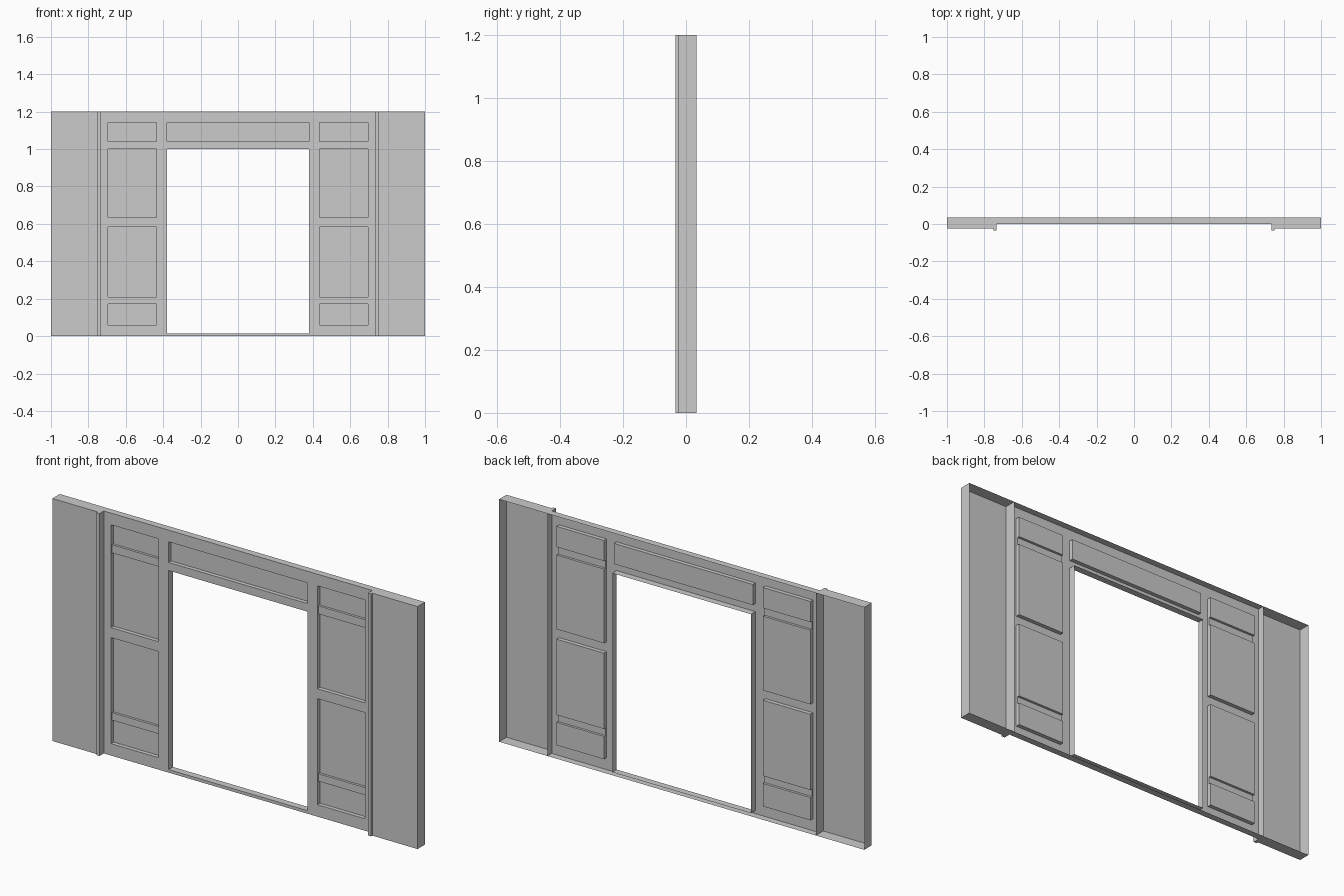
import bpy, bmesh

if "Cube" in bpy.data.objects:
    bpy.data.objects.remove(bpy.data.objects["Cube"])

BACK = 0.034      # rear plane of the open-backed shell
PAN = 0.02        # depth of recessed panels
RAIL = 0.008      # depth of thin rails


def make_object(name, bm):
    bmesh.ops.remove_doubles(bm, verts=bm.verts, dist=1e-5)
    me = bpy.data.meshes.new(name)
    bm.to_mesh(me)
    bm.free()
    ob = bpy.data.objects.new(name, me)
    bpy.context.collection.objects.link(ob)
    return ob


def quad(bm, pts):
    bm.faces.new([bm.verts.new(p) for p in pts])


def relief(name, xs, zs, depth):
    """Sheet over a grid; depth(x, z) gives y, None is a hole with returns to BACK."""
    bm = bmesh.new()
    nx, nz = len(xs) - 1, len(zs) - 1

    def d(i, k):
        if not (0 <= i < nx and 0 <= k < nz):
            return None
        return depth((xs[i] + xs[i + 1]) / 2, (zs[k] + zs[k + 1]) / 2)

    for i in range(nx + 1):
        for k in range(nz + 1):
            here = d(i, k)
            if here is not None:
                quad(bm, [(xs[i], here, zs[k]), (xs[i + 1], here, zs[k]),
                          (xs[i + 1], here, zs[k + 1]), (xs[i], here, zs[k + 1])])
            a = BACK if here is None else here
            # step wall against the left neighbour
            if k < nz:
                b = d(i - 1, k)
                b = BACK if b is None else b
                if a != b:
                    quad(bm, [(xs[i], b, zs[k]), (xs[i], a, zs[k]),
                              (xs[i], a, zs[k + 1]), (xs[i], b, zs[k + 1])])
            # step wall against the neighbour below
            if i < nx:
                b = d(i, k - 1)
                b = BACK if b is None else b
                if a != b:
                    quad(bm, [(xs[i], a, zs[k]), (xs[i + 1], a, zs[k]),
                              (xs[i + 1], b, zs[k]), (xs[i], b, zs[k])])
    return make_object(name, bm)


def door_depth(x, z):
    x = abs(x)
    if x < 0.38:
        if 0.015 < z < 1.0:
            return None
        return PAN if 1.04 < z < 1.142 else 0.0
    if 0.435 < x < 0.695 and 0.059 < z < 1.142:
        if 0.172 < z < 0.209 or 1.0 < z < 1.04:
            return RAIL
        return 0.0 if 0.584 < z < 0.633 else PAN
    return 0.0


# Door surround with opening, stiles, rails and recessed panels
half = [0.38, 0.435, 0.695, 0.735]
relief("door_surround", [-x for x in reversed(half)] + half,
       [0, 0.015, 0.059, 0.172, 0.209, 0.584, 0.633, 1.0, 1.04, 1.142, 1.2],
       door_depth)

for side, s in (("left", -1), ("right", 1)):
    # Plain wall section, open at the back
    relief(side + "_wall_panel", sorted([s * 0.735, s * 1.0]), [0, 1.2],
           lambda x, z: -0.024)

    # Slim vertical trim strip
    bm = bmesh.new()
    bmesh.ops.create_cube(bm, size=1)
    bmesh.ops.scale(bm, vec=(0.017, 0.01, 1.2), verts=bm.verts)
    bmesh.ops.translate(bm, vec=(s * 0.7435, -0.029, 0.6), verts=bm.verts)
    make_object(side + "_trim_strip", bm)
